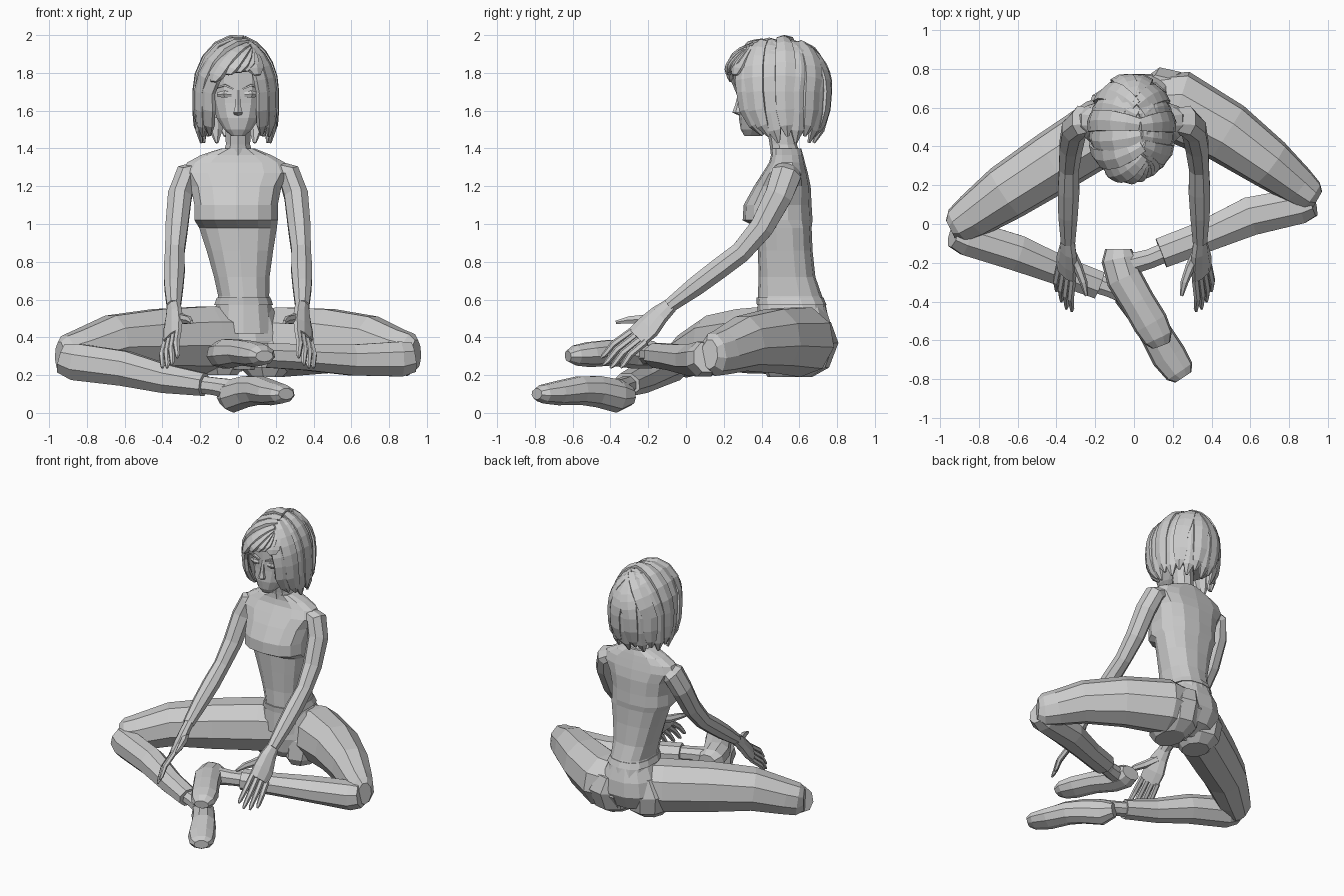
import bpy, bmesh, math
from mathutils import Vector as V


def make(name, bm):
    bmesh.ops.recalc_face_normals(bm, faces=bm.faces)
    me = bpy.data.meshes.new(name)
    bm.to_mesh(me)
    bm.free()
    ob = bpy.data.objects.new(name, me)
    bpy.context.collection.objects.link(ob)
    return ob


def loft(name, pts, n=8, side=(0, 0, 1), flat=False, square=1.0, mirror=False):
    """Skin rings (x, y, z, half_a, half_b); half_a lies along side."""
    bm = bmesh.new()
    c = [V((-p[0] if mirror else p[0], p[1], p[2])) for p in pts]
    sides = side if isinstance(side, list) else [side] * len(pts)
    rings = []
    for i, p in enumerate(pts):
        t = V((0, 0, 1)) if flat else (c[min(i + 1, len(c) - 1)] - c[max(i - 1, 0)]).normalized()
        s = V(sides[i])
        if mirror:
            s.x = -s.x
        a = (s - t * t.dot(s)).normalized()
        b = t.cross(a)
        ring = []
        for k in range(n):
            w = 2 * math.pi * (k + .5) / n
            u, v = math.cos(w), math.sin(w)
            u = math.copysign(abs(u) ** square, u)
            v = math.copysign(abs(v) ** square, v)
            ring.append(bm.verts.new(c[i] + a * u * p[3] + b * v * p[4]))
        rings.append(ring)
    for r, q in zip(rings, rings[1:]):
        for k in range(n):
            bm.faces.new((r[k], r[(k + 1) % n], q[(k + 1) % n], q[k]))
    bm.faces.new(rings[0])
    bm.faces.new(rings[-1])
    return make(name, bm)


X = (1, 0, 0)
# Torso with overhanging chest, and neck
loft("torso", [(.03, .57, .42, .17, .2), (.03, .56, .57, .15, .18), (.03, .55, .62, .138, .17),
               (.02, .535, .72, .15, .15), (.01, .525, .86, .18, .145), (0, .52, .98, .21, .145),
               (-.01, .485, 1.02, .225, .185), (-.01, .485, 1.1, .225, .18), (-.01, .51, 1.2, .245, .15),
               (-.01, .525, 1.27, .29, .12), (-.01, .535, 1.325, .265, .095), (-.01, .535, 1.365, .19, .085),
               (0, .53, 1.4, .09, .08)],
     14, X, True, .8)
loft("neck", [(0, .53, 1.36, .085, .08), (0, .515, 1.42, .068, .072), (0, .5, 1.56, .07, .08)], 10, X, True)
loft("waistband", [(.03, .56, .57, .16, .185), (.03, .55, .61, .145, .178)], 14, X, True, .8)

# Head
loft("head", [(0, .35, 1.465, .035, .04), (0, .375, 1.5, .075, .085), (0, .42, 1.56, .115, .14),
              (0, .46, 1.64, .14, .175), (0, .475, 1.72, .15, .19), (0, .485, 1.82, .15, .2),
              (0, .5, 1.91, .11, .16), (0, .5, 1.95, .05, .08)], 14, X, True, .85)
loft("nose", [(0, .3, 1.575, .02, .02), (0, .28, 1.59, .028, .035), (0, .285, 1.63, .016, .025),
              (0, .295, 1.71, .012, .015)], 6, X, True)
for s in (-1, 1):
    loft("eye", [(s * .035, .297, 1.685, .014, .012), (s * .07, .293, 1.688, .022, .016),
                 (s * .105, .315, 1.685, .014, .012)], 6)
    loft("eyebrow", [(s * .025, .287, 1.715, .006, .012), (s * .07, .285, 1.735, .008, .014),
                     (s * .12, .315, 1.72, .005, .012)], 4)
loft("mouth", [(-.035, .318, 1.525, .004, .006), (0, .3, 1.525, .009, .012), (.035, .318, 1.525, .004, .006)], 5)

# Hair: flat locks sweeping from a parting over an ellipsoid, then hanging down
HC, HR = V((-.012, .485, 1.7)), V((.2, .262, .27))


def lock(deg, tmax, zend, wide, puff):
    a = math.radians(deg)
    e = V((math.sin(a), -math.cos(a), 0))
    s = V((.22 - .15 * e.y, e.y * .75, 1)).normalized()
    across = V((-e.y, e.x, 0))
    pts = []
    for i in range(6):
        t = tmax * i / 5 * math.pi / 2
        d = (s * math.cos(t) + e * math.sin(t)).normalized()
        q = HC + V([d[k] * HR[k] * puff for k in range(3)])
        pts.append((*q, wide * (.6, .8, .95, 1, 1, .9)[i], .022))
    if zend is None:
        pts.append((*(V(pts[-1][:3]) + V((e.x * .02, e.y * .015, -.03))), wide * .4, .008))
    else:
        for f, k, w in ((.4, 1.0, .9), (.75, .97, .65), (1, .92, .15)):
            q = HC + V((e.x * HR.x * k * puff, e.y * HR.y * k * puff + (.03 - .08 * e.y) * f * f, 0))
            q.z = HC.z + (zend - HC.z) * f
            pts.append((*q, wide * w, .022 if f < 1 else .008))
    loft("hair_lock", pts, 6, [across] * len(pts))


for j in range(17):
    deg = 48 + j * 264 / 16
    lock(deg, 1, 1.43 + (.035 if j % 2 else 0) + (.04 if j in (0, 16) else 0), .062, 1.0 + .05 * (j % 2))
for deg, tm in ((-42, .76), (-27, .58), (-12, .48), (3, .42), (18, .4), (34, .56)):
    lock(deg, tm, None, .06, 1.06)
# Hair crown, which closes the top between locks
loft("hair_crown", [(-.01, .55, 1.56, .17, .18), (-.01, .54, 1.72, .18, .2), (-.01, .51, 1.84, .175, .22),
                    (0, .49, 1.92, .13, .19), (0, .49, 1.965, .07, .12)], 14, X, True)

# Arms and hands, mirrored
K = (.07, -.075, .06)          # across the palm, towards the index finger
for m in (False, True):
    loft("arm", [(-.19, .535, 1.295, .045, .06), (-.27, .53, 1.26, .065, .085), (-.308, .49, 1.15, .068, .078),
                 (-.325, .4, .98, .064, .068), (-.335, .29, .85, .055, .06), (-.337, .17, .76, .06, .06),
                 (-.34, .05, .67, .054, .056), (-.34, -.09, .565, .04, .04)], 8, X, mirror=m)
    loft("palm", [(-.34, -.08, .57, .042, .034), (-.34, -.14, .52, .06, .035), (-.345, -.2, .455, .078, .034),
                  (-.35, -.26, .4, .075, .024)], 8, K, mirror=m)
    for i in range(4):
        o = V(K).normalized() * (.057 - .038 * i)
        ln = (.95, 1.05, 1, .85)[i]
        b = V((-.35, -.25, .405)) + o
        d = V((-.012, -.165, -.155)) * ln + o * .2
        mid = b + d * .55 + V((-.008, -.008, .008))
        loft("finger", [(*b, .02, .019), (*mid, .019, .018), (*(b + d * .88), .015, .013),
                        (*(b + d), .007, .006)], 6, K, mirror=m)
    loft("thumb", [(-.33, -.14, .515, .03, .028), (-.29, -.22, .495, .028, .025), (-.26, -.3, .492, .022, .02),
                   (-.245, -.37, .48, .01, .009)], 6, mirror=m)

# Pelvis with rounded buttocks, and crossed legs (not symmetrical)
loft("pelvis", [(.03, .52, .23, .1, .1), (.03, .56, .28, .18, .17), (.03, .58, .38, .22, .2),
                (.03, .58, .48, .2, .19), (.03, .565, .57, .15, .175)], 12, X, True, .9)
loft("buttock", [(-.09, .53, .2, .09, .1), (-.09, .55, .25, .14, .15), (-.1, .56, .37, .15, .16),
                 (-.07, .57, .49, .11, .13)], 9, X, True)
loft("buttock", [(.15, .55, .19, .09, .12), (.15, .58, .24, .14, .18), (.16, .61, .37, .16, .2),
                 (.13, .61, .48, .12, .16)], 9, X, True)
loft("thigh", [(.02, .56, .39, .17, .15), (-.16, .48, .39, .185, .175), (-.42, .315, .385, .175, .165),
               (-.66, .16, .375, .15, .15), (-.83, .04, .32, .125, .12), (-.905, -.01, .3, .115, .1),
               (-.945, -.03, .3, .08, .055)], 9)
loft("thigh", [(.06, .6, .38, .17, .17), (.23, .605, .38, .19, .19), (.48, .47, .385, .175, .165),
               (.7, .31, .37, .15, .135), (.84, .2, .325, .125, .105), (.91, .145, .31, .115, .085),
               (.945, .125, .31, .08, .05)], 9)
loft("shin", [(-.93, -.05, .29, .085, .075), (-.86, -.07, .27, .105, .1), (-.6, -.15, .235, .1, .1),
              (-.38, -.24, .18, .082, .082), (-.18, -.315, .15, .065, .078)], 8)
loft("shin", [(.925, .11, .295, .085, .075), (.86, .095, .285, .1, .1), (.6, .04, .28, .088, .108),
              (.35, -.07, .295, .074, .088), (.14, -.15, .305, .07, .085)], 8)
loft("ankle", [(-.24, -.29, .155, .05, .055), (-.12, -.33, .14, .05, .052), (-.01, -.37, .12, .06, .06)], 8)
loft("ankle", [(.2, -.13, .305, .05, .055), (.08, -.18, .31, .05, .054), (-.03, -.21, .31, .06, .06)], 8)

# Shoes: heel to toe
loft("shoe", [(-.07, -.29, .09, .05, .05), (-.03, -.36, .09, .09, .08), (.05, -.47, .115, .085, .078),
              (.11, -.56, .12, .078, .085), (.18, -.68, .105, .065, .093), (.235, -.76, .1, .05, .08),
              (.255, -.79, .1, .03, .05)], 9)
loft("shoe", [(-.08, -.13, .31, .05, .07), (-.08, -.18, .31, .075, .09), (-.05, -.28, .315, .08, .095),
              (.02, -.4, .32, .07, .09), (.085, -.51, .31, .068, .093), (.125, -.585, .305, .055, .08),
              (.14, -.625, .3, .03, .05)], 9)
